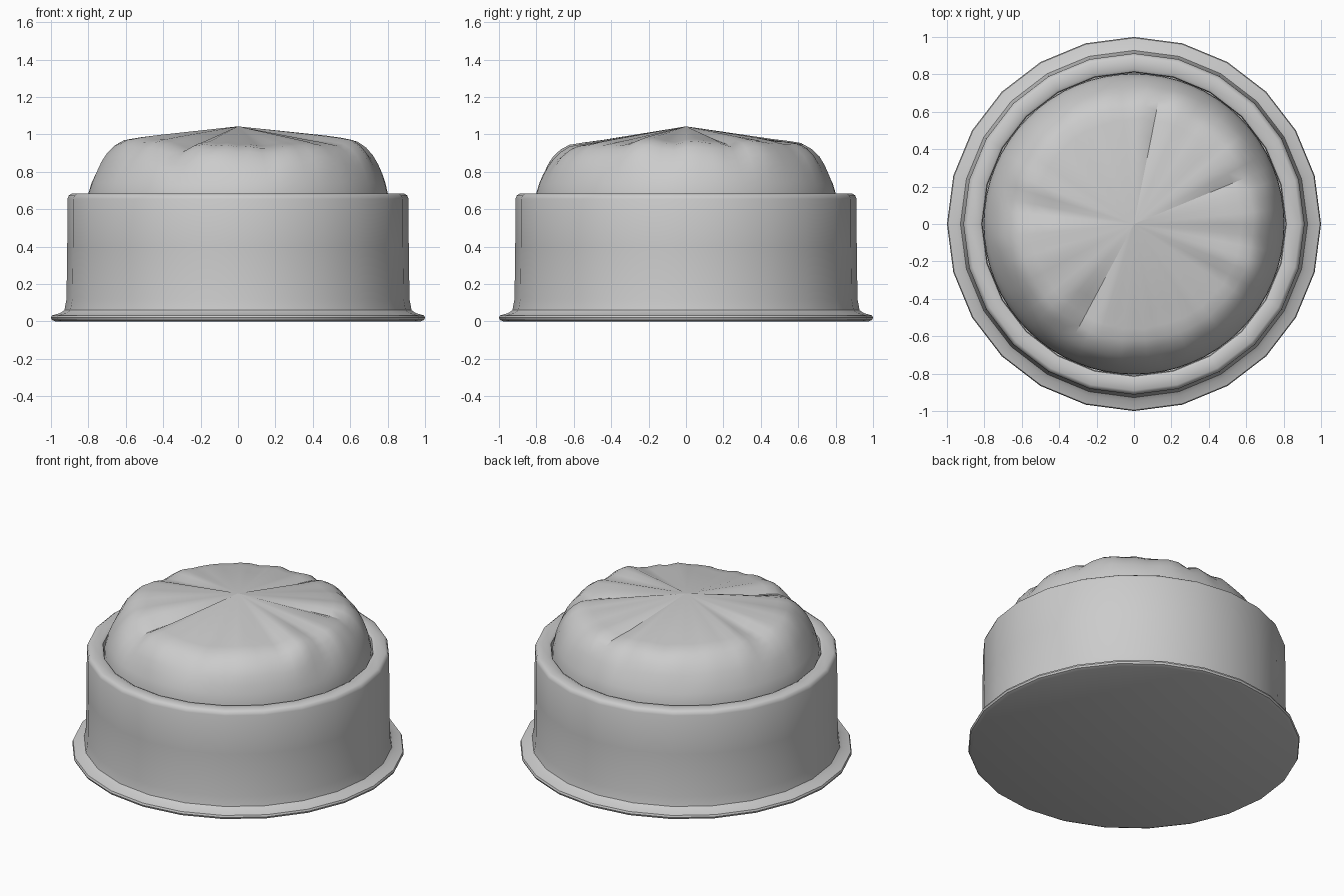
import bpy, bmesh, math
from mathutils import Vector, noise

if "Cube" in bpy.data.objects:
    bpy.data.objects.remove(bpy.data.objects["Cube"])

grey = bpy.data.materials.new("light_grey")
grey.diffuse_color = (0.6, 0.6, 0.6, 1)
grey.use_nodes = True
grey.node_tree.nodes["Principled BSDF"].inputs["Base Color"].default_value = grey.diffuse_color


def lathe(name, profile, sides, shape=None, angle=40):
    """Revolve (radius, height) points; radius 0 becomes a single pole vertex."""
    bm = bmesh.new()
    rings = []
    for r, z in profile:
        if r == 0:
            rings.append([bm.verts.new((0, 0, z))])
            continue
        ring = []
        for i in range(sides):
            a = 2 * math.pi * i / sides
            rr, zz = shape(r, z, a) if shape else (r, z)
            ring.append(bm.verts.new((rr * math.cos(a), rr * math.sin(a), zz)))
        rings.append(ring)
    for lo, hi in zip(rings, rings[1:]):
        for i in range(sides):
            j = (i + 1) % sides
            if len(lo) == 1:
                bm.faces.new((lo[0], hi[j], hi[i]))
            elif len(hi) == 1:
                bm.faces.new((lo[i], lo[j], hi[0]))
            else:
                bm.faces.new((lo[i], lo[j], hi[j], hi[i]))
    me = bpy.data.meshes.new(name)
    bm.to_mesh(me)
    bm.free()
    me.materials.append(grey)
    ob = bpy.data.objects.new(name, me)
    bpy.context.collection.objects.link(ob)
    bpy.context.view_layer.objects.active = ob
    ob.select_set(True)
    bpy.ops.object.shade_smooth_by_angle(angle=math.radians(angle))
    ob.select_set(False)
    return ob


# Round dish with a flared foot and a rolled rim
lathe("dish", [(0, 0), (0.975, 0), (0.995, 0.008), (1.0, 0.02), (0.995, 0.032),
               (0.95, 0.045), (0.928, 0.06), (0.917, 0.12), (0.913, 0.4),
               (0.912, 0.655), (0.905, 0.673), (0.89, 0.683), (0.83, 0.683),
               (0.815, 0.675), (0.81, 0.655), (0.81, 0.58)], 24)

# Radial creases in the crown: direction in degrees, depth
CREASES = [(22, 0.025), (-32, 0.03), (-118, 0.03), (173, 0.025), (-8, 0.015), (-75, 0.012)]


def lumps(r, z, a):
    t = max(0.0, min(1.0, (z - 0.70) / 0.22))
    c, s = math.cos(a), math.sin(a)
    n = noise.noise(Vector((c * 3.2, s * 3.2, z * 5 + 2)))
    n2 = noise.noise(Vector((c * 8, s * 8, z * 4 + 7)))
    dz = t * (0.022 * n + 0.016 * n2)
    for deg, depth in CREASES:
        d = abs((math.degrees(a) - deg + 180) % 360 - 180)
        dz -= t * depth * max(0.0, 1 - d / 8)
    # crown is a little higher on the left and right than front to back
    dz += t * 0.014 * (c * c - s * s)
    return r + t * (0.012 * n2 + 0.015 * c), z + dz


# Lumpy domed filling with a fan-shaped crown
lathe("risen_filling", [(0.805, 0.58), (0.802, 0.68), (0.785, 0.74), (0.765, 0.79),
                        (0.74, 0.84), (0.71, 0.885), (0.67, 0.925), (0.625, 0.953),
                        (0.56, 0.965), (0.47, 0.977), (0, 1.043)], 64, lumps, 30)
